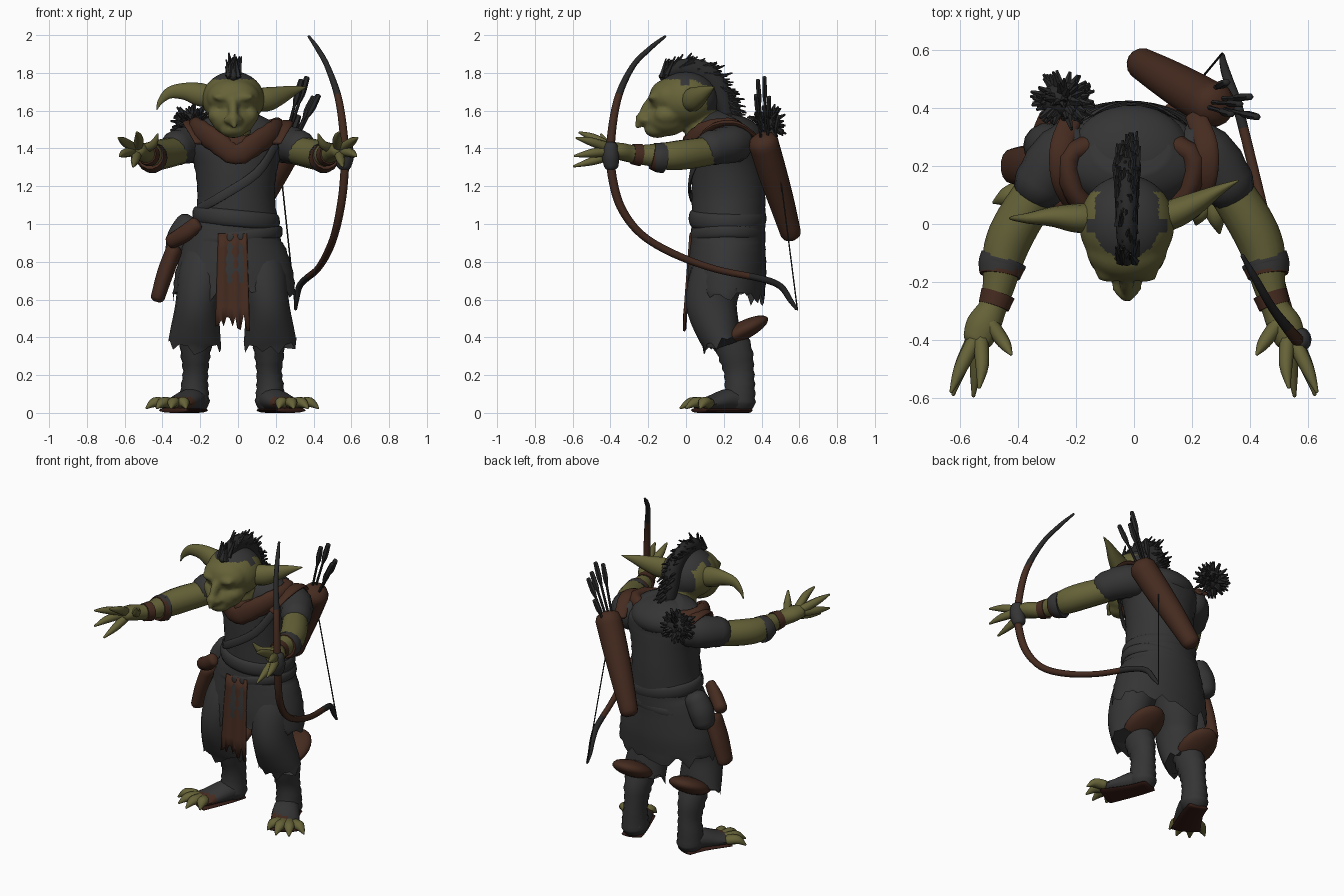
import bpy, bmesh, math, random
from mathutils import Vector, Matrix, Euler

if "Cube" in bpy.data.objects:
    bpy.data.objects.remove(bpy.data.objects["Cube"])
random.seed(4)
X, Y, Z = Vector((1, 0, 0)), Vector((0, 1, 0)), Vector((0, 0, 1))

def mat(name, c):
    m = bpy.data.materials.new(name)
    m.diffuse_color = (*c, 1)
    m.use_nodes = True
    m.node_tree.nodes["Principled BSDF"].inputs["Base Color"].default_value = m.diffuse_color
    return m
SKIN = mat("olive_skin", (0.130, 0.122, 0.039))
CLOTH = mat("dark_cloth", (0.035, 0.035, 0.036))
LEATHER = mat("brown_leather", (0.060, 0.024, 0.014))
BLACK = mat("black_hair", (0.021, 0.021, 0.022))
SOLE = mat("dark_sole", (0.036, 0.012, 0.008))

def finish(name, bm, mats, rule=None, angle=50):
    bmesh.ops.recalc_face_normals(bm, faces=bm.faces)
    me = bpy.data.meshes.new(name)
    bm.to_mesh(me)
    bm.free()
    ob = bpy.data.objects.new(name, me)
    bpy.context.collection.objects.link(ob)
    for m in mats:
        me.materials.append(m)
    bpy.ops.object.select_all(action='DESELECT')
    ob.select_set(True)
    bpy.context.view_layer.objects.active = ob
    bpy.ops.object.shade_smooth_by_angle(angle=math.radians(angle))
    if rule:
        paint(ob, rule)
    return ob

def paint(ob, rule):
    for p in ob.data.polygons:
        p.material_index = rule(p.center)

def smooth_path(pts, k, closed):
    # Catmull-Rom through position + radii
    n, out = len(pts), []
    get = (lambda i: pts[i % n]) if closed else (lambda i: pts[max(0, min(n - 1, i))])
    for i in range(n if closed else n - 1):
        a, b, c, d = (get(i + j) for j in (-1, 0, 1, 2))
        for s in range(k):
            t = s / k
            out.append([0.5 * (2*q + (r-p)*t + (2*p-5*q+4*r-w)*t*t + (3*q-p-3*r+w)*t**3)
                        for p, q, r, w in zip(a, b, c, d)])
    return out if closed else out + [list(pts[-1])]

def tube(name, pts, mats, ref=Z, n=14, k=4, closed=False, rnd=True, rule=None, jag=0, wrinkle=0, cap=True):
    """Sweep an ellipse: points are (x, y, z, r) or (x, y, z, ra, rb)."""
    pts = [p if len(p) == 5 else (*p, p[3]) for p in pts]
    path = smooth_path(pts, k, closed)
    N = len(path)
    P = [Vector(p[:3]) for p in path]
    rings = []
    for i in range(N):
        t = (P[(i+1) % N] - P[i-1]) if closed else (P[min(i+1, N-1)] - P[max(i-1, 0)])
        t.normalize()
        w = 1 + (wrinkle if i % 2 else -wrinkle)
        rings.append((P[i], t, path[i][3] * w, path[i][4] * w))
    if rnd and not closed:
        for end, sg in ((0, -1), (-1, 1)):
            p, t, a, b = rings[end]
            m = min(a, b)
            ex = [(p + t * sg * m * h, t, a * f, b * f) for h, f in ((.35, .85), (.6, .45))]
            rings = rings + ex if sg > 0 else ex[::-1] + rings
    bm = bmesh.new()
    V = []
    for j, (p, t, a, b) in enumerate(rings):
        s = t.cross(ref).normalized()
        u = s.cross(t)
        V.append([bm.verts.new(p + s * a * math.cos(2*math.pi*q/n) + u * b * math.sin(2*math.pi*q/n)
                  + Z * (random.uniform(-jag, jag) if j == 0 else 0)) for q in range(n)])
    for i in range(len(V) if closed else len(V) - 1):
        A, B = V[i], V[(i+1) % len(V)]
        for q in range(n):
            bm.faces.new((A[q], A[(q+1) % n], B[(q+1) % n], B[q]))
    if not closed:
        if cap:
            bm.faces.new(V[0])
        bm.faces.new(V[-1])
    return finish(name, bm, mats, rule)

def blobs(name, parts, mats, voxel=0, rule=None):
    """Ellipsoids (centre, radii, x tilt in degrees), optionally fused into one skin."""
    bm = bmesh.new()
    for c, r, rx in parts:
        M = Matrix.LocRotScale(Vector(c), Euler((math.radians(rx), 0, 0)), Vector(r))
        bmesh.ops.create_icosphere(bm, subdivisions=4 if voxel else 3, radius=1, matrix=M)
    ob = finish(name, bm, mats, None if voxel else rule)
    if voxel:
        m = ob.modifiers.new("fuse", 'REMESH')
        m.mode, m.voxel_size, m.use_smooth_shade = 'VOXEL', voxel, True
        bpy.ops.object.modifier_apply(modifier="fuse")
        m = ob.modifiers.new("soften", 'SMOOTH')
        m.factor, m.iterations = 0.5, 4
        bpy.ops.object.modifier_apply(modifier="soften")
        paint(ob, rule)
    return ob

def spikes(name, items, m):
    bm = bmesh.new()
    for base, d, r, ln in items:
        M = Matrix.Translation(base + d * ln / 2) @ d.to_track_quat('Z', 'Y').to_matrix().to_4x4()
        bmesh.ops.create_cone(bm, segments=5, radius1=r, radius2=r*.25, depth=ln, matrix=M, cap_ends=True)
    return finish(name, bm, [m], angle=30)

# Head: fused skull, brow, muzzle, hooked nose and neck; hair cap by position
hx = -0.025
head = [((hx, .0, 1.66), (.165, .17, .148), 0), ((hx, -.09, 1.67), (.14, .105, .1), 0),
        ((hx, -.1, 1.55), (.115, .11, .085), 0), ((hx, -.15, 1.5), (.07, .07, .045), 0),
        ((hx, -.2, 1.615), (.026, .035, .085), -30), ((hx, -.235, 1.555), (.033, .034, .036), 0),
        ((hx + .005, -.25, 1.53), (.017, .02, .03), -25), ((hx, .1, 1.5), (.1, .1, .12), -25)]
for s in (-1, 1):
    head += [((hx + s*.06, -.17, 1.675), (.05, .035, .022), 20), ((hx + s*.085, -.1, 1.575), (.05, .07, .05), 0),
             ((hx + s*.03, -.215, 1.55), (.022, .03, .02), 0)]
blobs("head", head, [SKIN, CLOTH], 0.012,
      lambda c: int((c.z > (1.765 if c.y < -.03 else 1.735) and c.y > -.12 and not (.02 < c.y < .12 and abs(c.x - hx) > .11))
                    or (c.y > .11 and c.z > 1.6)))
tube("left_ear", [(-.12, .02, 1.665, .05, .055), (-.2, .02, 1.685, .05, .063), (-.28, .025, 1.702, .035, .047),
                  (-.36, .02, 1.695, .02, .032), (-.41, .02, 1.65, .01, .016), (-.43, .02, 1.605, .003)], [SKIN])
tube("right_ear", [(.07, .01, 1.655, .05, .055), (.15, .04, 1.66, .05, .065), (.22, .075, 1.68, .038, .05),
                   (.29, .115, 1.705, .02, .028), (.36, .15, 1.725, .003)], [SKIN])

# Crest of hair
crest = [(hx, -.13, 1.775, .018, .02), (hx, -.05, 1.82, .035, .045), (hx, .06, 1.815, .04, .06),
         (hx, .15, 1.75, .045, .06), (hx, .2, 1.64, .05, .05), (hx, .22, 1.54, .04, .04)]
tube("hair_crest", crest, [BLACK])
hair = []
for i in range(120):
    p = random.choice(smooth_path(crest, 5, False))
    a = max(-.3, 1.1 - (p[1] + .13) * 4.2) + random.uniform(-.3, .3)
    hair.append((Vector((hx + random.uniform(-.03, .03), p[1], p[2])),
                 Vector((random.uniform(-.15, .15), math.cos(a), math.sin(a))).normalized(),
                 .016, random.uniform(.07, .12)))
spikes("hair_tufts", hair, BLACK)

# Tunic with torn hem, hunched back, sash and cowl
tube("tunic", [(-.02, .21, .62, .325, .205), (-.02, .215, .75, .31, .21), (-.02, .22, .9, .265, .2),
               (-.01, .225, 1.0, .225, .195), (-.01, .225, 1.15, .205, .195), (-.01, .22, 1.3, .22, .19),
               (-.01, .22, 1.42, .26, .18), (-.01, .235, 1.5, .23, .165), (-.01, .26, 1.56, .13, .1)],
     [CLOTH], ref=Y, n=44, k=5, rnd=False, jag=.05, wrinkle=.008, cap=False)
blobs("hunched_back", [((-.01, .25, 1.48), (.205, .165, .1), -12)], [CLOTH])
def ring(name, cx, cy, z, a, b, r, m, tilt=0):
    tube(name, [(cx + a*math.cos(t), cy + b*math.sin(t), z + tilt*math.cos(t), *r)
                for t in [i*math.pi/5 for i in range(10)]], [m], closed=True)
ring("waist_sash", -.01, .22, 1.03, .21, .185, (.022, .045), CLOTH, -.02)
ring("hip_belt", -.02, .22, .93, .245, .19, (.012, .03), CLOTH, .03)
tube("cowl", [(-.01, -.0, 1.37, .03, .058), (.1, .03, 1.43, .035, .06), (.19, .12, 1.49, .04, .06),
              (.19, .25, 1.51, .04, .05), (0, .28, 1.48, .03, .03), (-.21, .25, 1.51, .04, .05),
              (-.21, .12, 1.5, .04, .06), (-.12, .03, 1.44, .035, .06)], [LEATHER], closed=True, wrinkle=.04)
blobs("cowl_bib", [((-.015, .06, 1.42), (.15, .075, .065), 0)], [LEATHER])
tube("chest_strap", [(.2, .1, 1.42, .008, .025), (.1, .03, 1.27, .008, .025), (-.1, .03, 1.14, .008, .025),
                     (-.21, .15, 1.08, .008, .025)], [CLOTH])
for s, nm in ((-1, "left"), (1, "right")):
    tube(nm + "_shoulder_strap", [(s*.2, .06, 1.43, .035, .012), (s*.245, .15, 1.52, .04, .015),
         (s*.25, .27, 1.53, .04, .015), (s*.21, .38, 1.45, .035, .012)], [LEATHER], ref=Z)

# Torn loincloth
bm = bmesh.new()
cols = 13
grid = [[bm.verts.new((-.03 + (c/(cols-1) - .5) * (.15 + .03*r/6),
                       .022 - .035*r/6 + .004*math.cos(c*1.3),
                       .95 - .078*r + (random.uniform(-.05, .04) if r == 6 else 0))) for c in range(cols)] for r in range(7)]
for r in range(6):
    for c in range(cols - 1):
        bm.faces.new((grid[r][c], grid[r][c+1], grid[r+1][c+1], grid[r+1][c]))
cloth = finish("loincloth", bm, [LEATHER])
cloth.modifiers.new("thickness", 'SOLIDIFY').thickness = .012

for s, nm in ((-1, "left"), (1, "right")):
    # Arms, cuffs and clawed hands
    tube(nm + "_sleeve", [(s*.2, .27, 1.43, .1), (s*.27, .22, 1.42, .1), (s*.335, .12, 1.4, .09)], [CLOTH], wrinkle=.02)
    tube(nm + "_arm", [(s*.31, .15, 1.39, .075), (s*.4, .01, 1.37, .08), (s*.445, -.09, 1.36, .076), (s*.465, -.2, 1.365, .058),
                       (s*.485, -.28, 1.37, .048), (s*.52, -.35, 1.385, .06, .046), (s*.54, -.4, 1.39, .052, .04)], [SKIN])
    tube(nm + "_bracer", [(s*.45, -.12, 1.35, .082), (s*.457, -.14, 1.352, .081), (s*.46, -.155, 1.355, .078), (s*.464, -.18, 1.36, .071)],
         [CLOTH, LEATHER], rnd=False, rule=lambda c: int(c.y < -.158))
    tube(nm + "_wristband", [(s*.47, -.24, 1.365, .06), (s*.485, -.285, 1.37, .054)], [LEATHER], rnd=False)
    for f, (a, b, c) in enumerate((((.5, -.34, 1.4), (.45, -.41, 1.42), (.425, -.45, 1.475)),
                                   ((.53, -.4, 1.405), (.525, -.49, 1.455), (.535, -.565, 1.485)),
                                   ((.55, -.4, 1.4), (.6, -.5, 1.435), (.632, -.58, 1.455)),
                                   ((.555, -.4, 1.385), (.6, -.5, 1.375), (.625, -.59, 1.36)),
                                   ((.535, -.39, 1.37), (.545, -.49, 1.335), (.555, -.595, 1.305)))):
        tube(f"{nm}_finger_{f}", [(s*a[0], *a[1:], .027), (s*b[0], *b[1:], .023), (s*c[0], *c[1:], .006)], [SKIN], n=8)
    # Baggy trousers, wrapped shins, feet and toes
    L = lambda x: s*x - .03
    tube(nm + "_trouser", [(L(.2), .19, .37, .14, .1), (L(.195), .165, .45, .13, .118), (L(.185), .135, .58, .115, .135),
                           (L(.16), .16, .72, .13, .14), (L(.13), .2, .85, .12)], [CLOTH], ref=Y, n=20, rnd=False, jag=.035)
    tube(nm + "_shin", [(L(.2), .28, .05, .08, .09), (L(.2), .285, .13, .073, .082), (L(.195), .28, .22, .067, .082),
                        (L(.195), .26, .32, .08, .095), (L(.19), .22, .43, .09)], [CLOTH], ref=Y, wrinkle=.04)
    blobs(nm + "_cuff_flap", [((L(.205), .3, .435), (.115, .15, .05), 27)], [LEATHER])
    tube(nm + "_foot", [(L(.19), .32, .06, .065, .055), (L(.22), .23, .07, .078, .06), (L(.28), .13, .05, .085, .04),
                        (L(.31), .08, .045, .085, .032)], [CLOTH, LEATHER], rule=lambda c: int(c.y < .11))
    tube(nm + "_sole", [(L(.19), .33, .014, .065, .014), (L(.23), .22, .014, .07, .014), (L(.31), .07, .014, .09, .014)], [SOLE])
    for f, (x, y) in enumerate(((.245, -.0), (.325, -.03), (.4, .0), (.455, .075))):
        bx, by = .27 + f*.03, .08 + f*.012
        tube(f"{nm}_toe_{f}", [(L(bx), by, .05, .038, .03), (L(bx*.45 + x*.55), by*.45 + y*.55, .055, .032, .027),
                               (L(x), y, .025, .006)], [SKIN], n=10)

# Hip gear: scabbard, front pouch, grey pouch
tube("scabbard", [(-.34, .2, .86, .07, .045), (-.385, .2, .74, .07, .045), (-.425, .2, .61, .06, .038)], [LEATHER], ref=X)
tube("front_pouch", [(-.22, .06, 1.0, .03, .04), (-.28, .09, .95, .04, .045), (-.35, .14, .91, .04, .04)], [LEATHER])
tube("grey_pouch", [(-.26, .27, 1.0, .07, .07), (-.3, .27, .93, .075, .08), (-.32, .27, .86, .065, .07)], [CLOTH], ref=Y)

# Fur tuft on the shoulder
fc = Vector((-.245, .43, 1.53))
blobs("fur_core", [(fc, (.085, .06, .06), 0)], [BLACK])
fur = []
for i in range(120):
    d = Vector((random.gauss(0, 1.2), random.gauss(0, .8), random.gauss(0, .8))).normalized()
    fur.append((fc + d * .035, d, .02, random.uniform(.045, .085)))
spikes("fur_tuft", fur, BLACK)

# Quiver and arrows
tube("quiver", [(.025, .555, .95, .055), (.11, .505, 1.12, .068), (.195, .455, 1.28, .077), (.275, .41, 1.43, .08)],
     [LEATHER], ref=Y)
for i, e in enumerate(((.335, .38, 1.76), (.365, .415, 1.775), (.425, .37, 1.68), (.4, .44, 1.67), (.32, .49, 1.57))):
    e = Vector(e)
    b = Vector((.26, .415, 1.4)) + (e - Vector((.37, .4, 1.68))) * .4
    q = b.lerp(e, .6)
    tube(f"arrow_{i}", [(*b, .008), (*q, .008)], [BLACK], ref=Y, n=6)
    tube(f"fletching_{i}", [(*q, .008), (*q.lerp(e, .4), .019, .014), (*e, .015, .012)], [BLACK], ref=Y, n=6)

# Bow, grip and string
tube("bow", [(.375, -.11, 1.993, .007), (.42, -.19, 1.93, .013), (.475, -.285, 1.83, .015), (.535, -.365, 1.65, .02),
             (.565, -.4, 1.4, .023), (.56, -.385, 1.22, .023), (.54, -.335, 1.07, .022), (.51, -.23, .94, .02),
             (.47, -.06, .84, .02), (.42, .16, .76, .018), (.36, .4, .71, .018), (.325, .5, .67, .017),
             (.31, .55, .6, .014), (.305, .585, .55, .008)], [LEATHER, BLACK], ref=X, n=10, k=6,
     rule=lambda c: int(c.z > 1.7 or c.y > .33))
tube("bow_grip", [(.56, -.395, 1.31, .04), (.568, -.4, 1.36, .046), (.568, -.4, 1.41, .04)], [CLOTH], ref=Y)
tube("bow_string", [(.305, .59, .545, .004), (.23, .5, 1.25, .004)], [BLACK], ref=Y, n=6)
